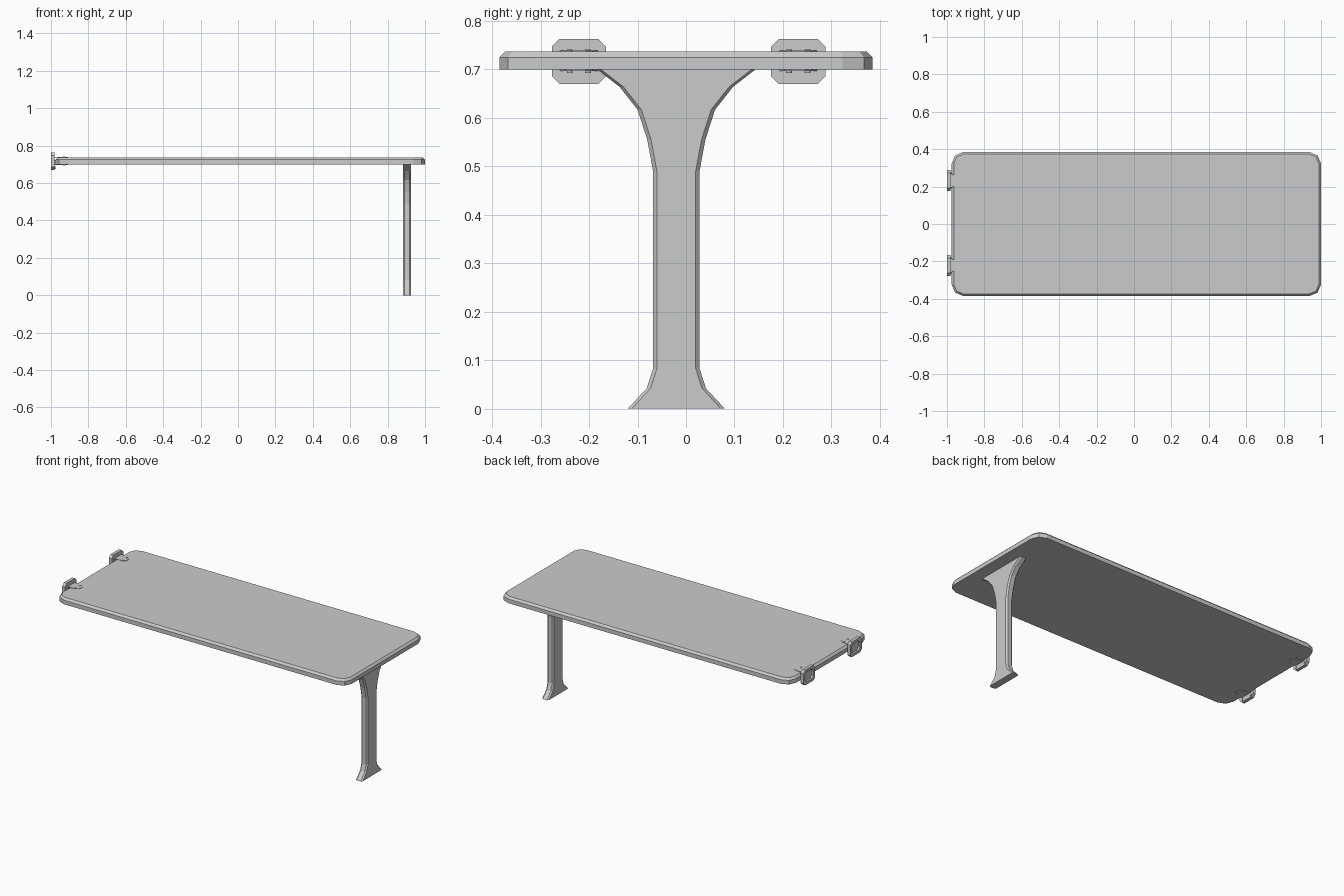
import bpy, bmesh, math
from mathutils import Matrix

if "Cube" in bpy.data.objects:
    bpy.data.objects.remove(bpy.data.objects["Cube"])


def make_object(name, bm):
    bmesh.ops.recalc_face_normals(bm, faces=bm.faces)
    mesh = bpy.data.meshes.new(name)
    bm.to_mesh(mesh)
    bm.free()
    obj = bpy.data.objects.new(name, mesh)
    bpy.context.collection.objects.link(obj)
    return obj


def loft(name, rings):
    """Skin equal-length closed rings and cap both ends."""
    bm = bmesh.new()
    loops = [[bm.verts.new(p) for p in ring] for ring in rings]
    n = len(loops[0])
    for a, b in zip(loops, loops[1:]):
        for i in range(n):
            j = (i + 1) % n
            bm.faces.new((a[i], a[j], b[j], b[i]))
    bm.faces.new(loops[0])
    bm.faces.new(loops[-1])
    return make_object(name, bm)


def rounded_rect(hx, hy, r, segments):
    pts = []
    for k, (sx, sy) in enumerate(((1, 1), (-1, 1), (-1, -1), (1, -1))):
        for s in range(segments + 1):
            a = math.pi / 2 * (k + s / segments)
            pts.append((sx * (hx - r) + r * math.cos(a),
                        sy * (hy - r) + r * math.sin(a)))
    return pts


def cylinder(name, radius, depth, matrix, sides=12):
    bm = bmesh.new()
    bmesh.ops.create_cone(bm, cap_ends=True, segments=sides, radius1=radius,
                          radius2=radius, depth=depth, matrix=matrix)
    return make_object(name, bm)


# Table top with chamfered upper rim
def top_ring(inset, z):
    return [(x + 0.0125, y, z) for x, y in
            rounded_rect(0.9875 - inset, 0.385 - inset, 0.062 - inset, 2)]


loft("table_top", [top_ring(0, 0.70), top_ring(0, 0.725), top_ring(0.012, 0.737)])

# Flared leg with chamfered edges: (height, half width)
LEG_X, LEG_Y, THICK, CH = 0.903, -0.02, 0.022, 0.008
PROFILE = [(0, 0.10), (0.042, 0.061), (0.083, 0.048), (0.49, 0.048),
           (0.555, 0.060), (0.617, 0.080), (0.664, 0.117), (0.702, 0.166)]


def leg_ring(z, w):
    t = THICK
    section = [(t, w - CH), (t - CH, w), (CH - t, w), (-t, w - CH),
               (-t, CH - w), (CH - t, -w), (t - CH, -w), (t, CH - w)]
    return [(LEG_X + x, LEG_Y + y, z) for x, y in section]


loft("leg", [leg_ring(z, w) for z, w in PROFILE])

# Wall brackets at the left end
for side, cy in (("front", -0.221), ("back", 0.2315)):
    # Cornered plate, hollowed on the wall side
    def plate_ring(x, inset):
        return [(x, cy + y, 0.7165 + z) for y, z in
                rounded_rect(0.056 - inset, 0.0465 - inset, 0.016, 1)]

    loft(f"{side}_bracket_plate",
         [plate_ring(-0.988, 0.016), plate_ring(-1.0, 0.016), plate_ring(-1.0, 0),
          plate_ring(-0.980, 0)])

    # Bridge between plate and table edge
    loft(f"{side}_bracket_bridge",
         [[(x, cy + y, z) for y, z in ((-0.04, 0.702), (0.04, 0.702),
                                       (0.04, 0.723), (-0.04, 0.723))]
          for x in (-0.985, -0.973)])

    # Clamping tongues above and below, with bolts
    outline = [(-0.985, -0.042), (-0.965, -0.030), (-0.925, -0.028), (-0.910, -0.015),
               (-0.910, 0.015), (-0.925, 0.028), (-0.965, 0.030), (-0.985, 0.042)]
    for level, z0, z1, zb in (("upper", 0.736, 0.739, 0.7385),
                              ("lower", 0.697, 0.701, 0.6955)):
        loft(f"{side}_{level}_tongue",
             [[(x, cy + y, z) for x, y in outline] for z in (z0, z1)])
        for i, dy in enumerate((-0.019, 0.019)):
            cylinder(f"{side}_{level}_bolt_{i}", 0.006, 0.005,
                     Matrix.Translation((-0.93, cy + dy, zb)))

    # Round wall screws in the plate
    for i, dy in enumerate((-0.035, 0.035)):
        cylinder(f"{side}_wall_screw_{i}", 0.008, 0.008,
                 Matrix.Translation((-0.981, cy + dy, 0.684))
                 @ Matrix.Rotation(math.pi / 2, 4, 'Y'))
